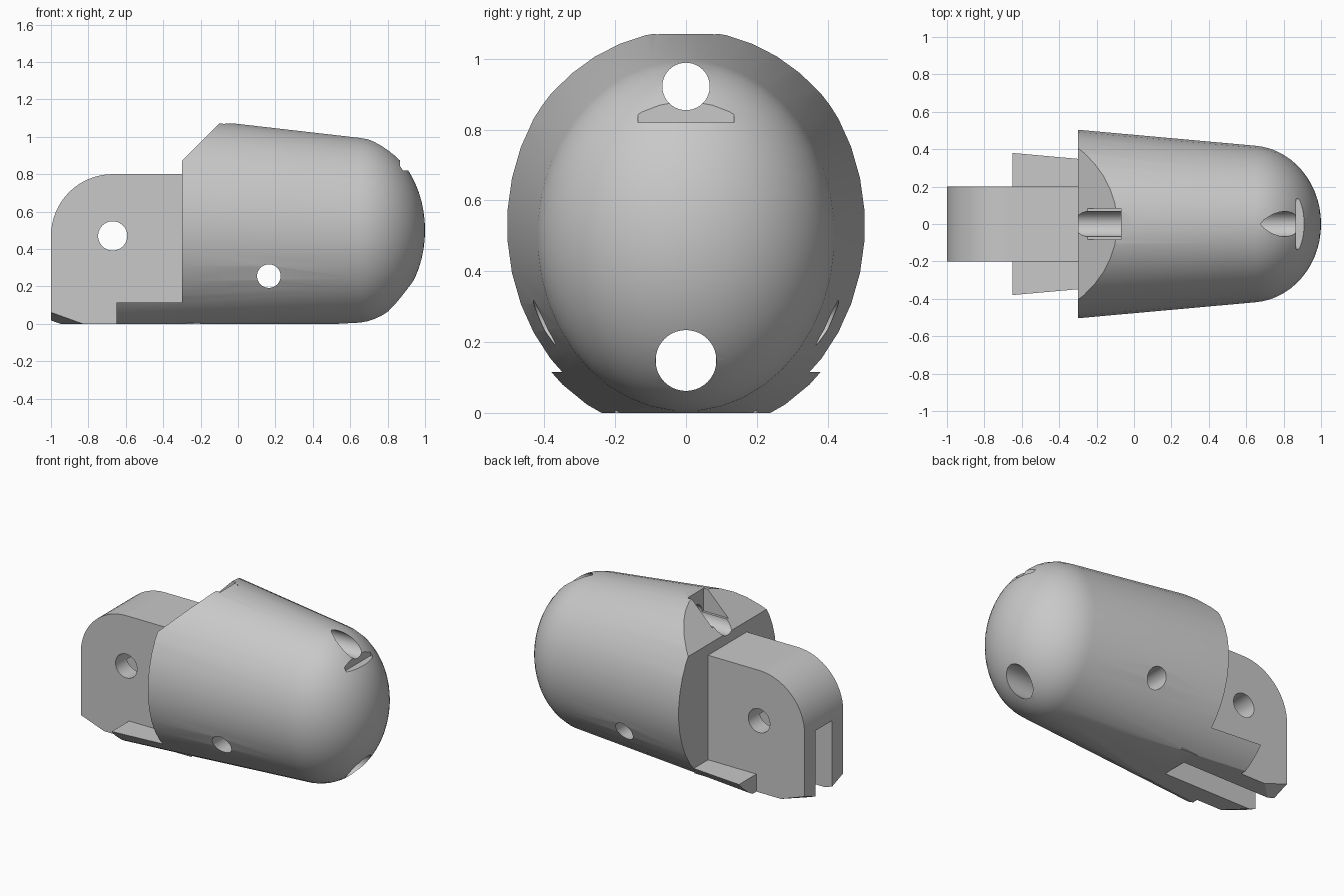
import bpy, bmesh, math
from mathutils import Matrix, Vector

if "Cube" in bpy.data.objects:
    bpy.data.objects.remove(bpy.data.objects["Cube"], do_unlink=True)

grey = bpy.data.materials.new("light_grey_plastic")
grey.use_nodes = True
grey.diffuse_color = (0.58, 0.58, 0.58, 1)
grey.node_tree.nodes["Principled BSDF"].inputs["Base Color"].default_value = grey.diffuse_color


def to_object(name, bm):
    bmesh.ops.recalc_face_normals(bm, faces=bm.faces)
    mesh = bpy.data.meshes.new(name)
    bm.to_mesh(mesh)
    bm.free()
    mesh.materials.append(grey)
    obj = bpy.data.objects.new(name, mesh)
    bpy.context.collection.objects.link(obj)
    return obj


def box(name, low, high):
    bm = bmesh.new()
    bmesh.ops.create_cube(bm, size=1)
    low, high = Vector(low), Vector(high)
    for v in bm.verts:
        v.co = (low + high) / 2 + v.co * (high - low)
    return to_object(name, bm)


def prism(name, outline, half_width):
    """Extrude an x-z outline across y."""
    bm = bmesh.new()
    face = bm.faces.new([bm.verts.new((x, -half_width, z)) for x, z in outline])
    new = bmesh.ops.extrude_face_region(bm, geom=[face])["geom"]
    for v in new:
        if isinstance(v, bmesh.types.BMVert):
            v.co.y = half_width
    return to_object(name, bm)


def rod(name, centre, radius, length, axis):
    bm = bmesh.new()
    turn = Matrix.Rotation(math.pi / 2, 4, "Y" if axis == "x" else "X")
    bmesh.ops.create_cone(bm, cap_ends=True, segments=40, radius1=radius, radius2=radius,
                          depth=length, matrix=Matrix.Translation(centre) @ turn)
    return to_object(name, bm)


def combine(obj, tool, operation="DIFFERENCE"):
    """Apply a boolean and discard the tool object."""
    tool.hide_render = True
    mod = obj.modifiers.new("boolean", "BOOLEAN")
    mod.object, mod.operation, mod.solver = tool, operation, "EXACT"
    bpy.context.view_layer.update()
    graph = bpy.context.evaluated_depsgraph_get()
    result = bpy.data.meshes.new_from_object(obj.evaluated_get(graph))
    obj.modifiers.clear()
    obj.data = result
    bpy.data.objects.remove(tool, do_unlink=True)


# Tapered oval shell with a rounded tip: (x, half width, centre height, half height)
SIDES, CAP_STEPS = 40, 14
sections = [(-0.65, 0.537, 0.54, 0.605)]
for i in range(CAP_STEPS):
    a = 0.08 + (math.pi / 2 - 0.08) * i / CAP_STEPS
    sections.append((0.62 + 0.38 * math.sin(a), 0.421 * math.cos(a), 0.5, 0.497 * math.cos(a)))
bm = bmesh.new()
rings = []
for x, ry, cz, rz in sections:
    angles = [math.tau * (k + 0.5) / SIDES for k in range(SIDES)]
    rings.append([bm.verts.new((x, ry * math.cos(t), cz + rz * math.sin(t))) for t in angles])
for a, b in zip(rings, rings[1:]):
    for k in range(SIDES):
        n = (k + 1) % SIDES
        bm.faces.new((a[k], a[n], b[n], b[k]))
bm.faces.new(rings[0])
tip = bm.verts.new((1, 0, 0.5))
for k in range(SIDES):
    bm.faces.new((rings[-1][k], rings[-1][(k + 1) % SIDES], tip))
body = to_object("fingertip_body", bm)

# Stepped rear with a sloping upper edge
combine(body, prism("rear_cut", [(-0.9, 0.115), (-0.3, 0.115), (-0.3, 0.87), (0, 1.17),
                                 (0, 1.4), (-0.9, 1.4)], 0.8))

# Hinge block with a rounded upper corner
arc = [(-0.67 - 0.33 * math.sin(t), 0.47 + 0.33 * math.cos(t))
       for t in [math.pi / 2 * i / 16 for i in range(17)]]
combine(body, prism("hinge_block", [(-0.2, -0.1), (-0.2, 0.8)] + arc + [(-1, -0.1)], 0.2), "UNION")

# Flat underside and flat top
combine(body, box("under_cut", (-2, -1, -1), (2, 1, 0)))
combine(body, box("top_cut", (-2, -1, 1.07), (2, 1, 2)))

# Hinge slot and slanted lower corners
combine(body, box("hinge_slot", (-1.2, -0.085, -0.2), (-0.31, 0.085, 0.45)))
for side in (-1, 1):
    bm = bmesh.new()
    for y in (0.05, 0.3):
        x0 = 1.04 * y - 1.038
        for x, z in ((x0 + 0.2, -0.072), (-1.1, 0.36 * (x0 + 1.1)), (-1.1, -0.2), (x0 + 0.2, -0.2)):
            bm.verts.new((x, side * y, z))
    bmesh.ops.convex_hull(bm, input=bm.verts)
    combine(body, to_object("corner_cut", bm))

# Cord channels lengthwise, pin holes crosswise
combine(body, rod("lower_channel", (0.4, 0, 0.148), 0.086, 1.6, "x"))
combine(body, rod("upper_channel", (0.4, 0, 0.922), 0.067, 1.8, "x"))
combine(body, rod("hinge_pin_hole", (-0.67, 0, 0.47), 0.078, 2, "y"))
combine(body, rod("side_hole", (0.165, 0, 0.255), 0.063, 2, "y"))

# Pocket at the rear end of the upper channel, and nail notch at the tip
combine(body, box("rear_pocket", (-0.5, -0.083, 0.921), (-0.07, 0.083, 1.3)))
combine(body, box("nail_notch", (0.865, -0.135, 0.82), (1.2, 0.135, 1.2)))

bpy.ops.object.select_all(action="DESELECT")
body.select_set(True)
bpy.context.view_layer.objects.active = body
bpy.ops.object.shade_smooth_by_angle(angle=math.radians(25))
